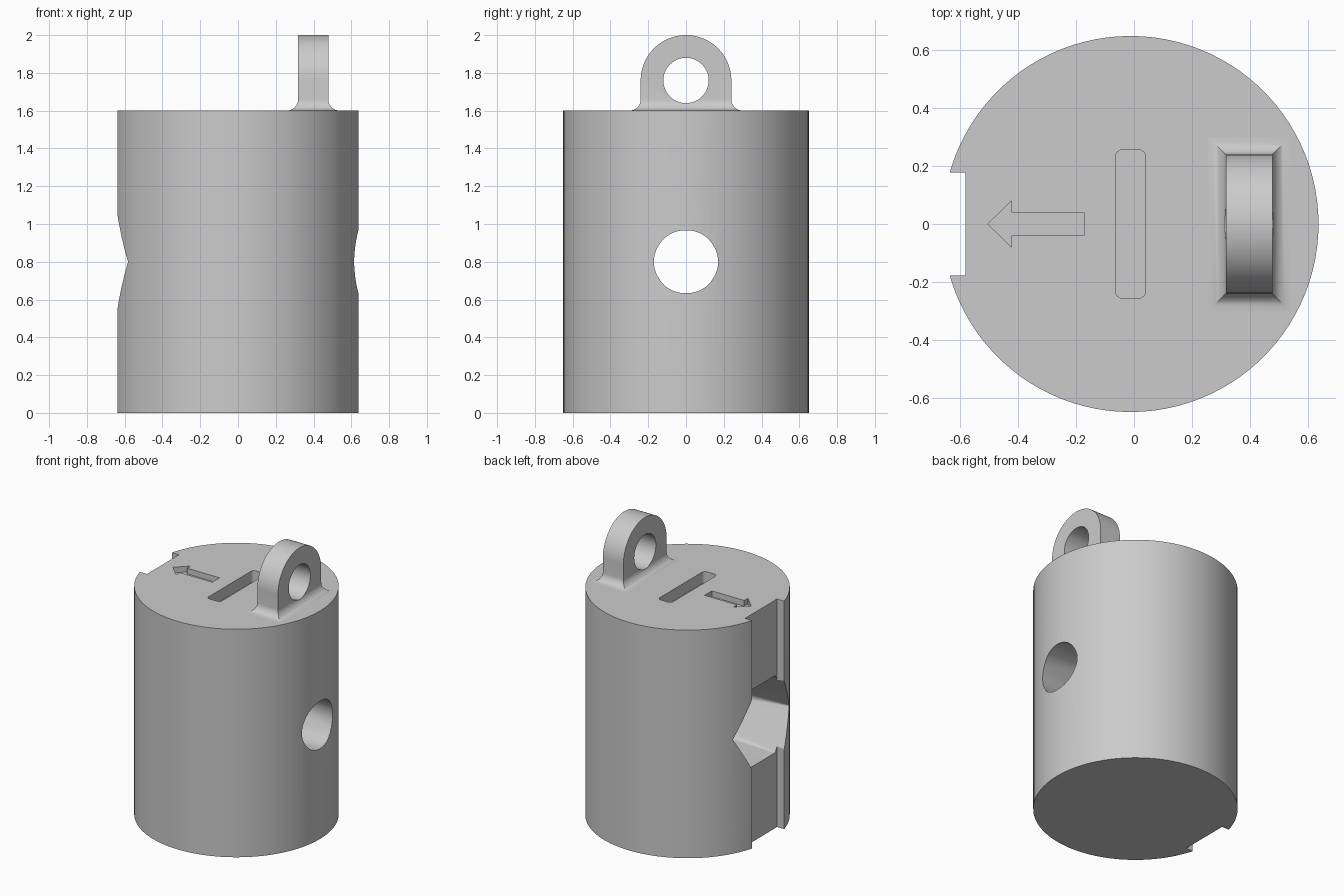
import bpy, bmesh
from math import sin, cos, pi, radians

default = bpy.data.objects.get("Cube")
if default:
    bpy.data.objects.remove(default, do_unlink=True)

grey = bpy.data.materials.new("plain_grey")
grey.use_nodes = True
grey.diffuse_color = (0.6, 0.6, 0.6, 1)
grey.node_tree.nodes["Principled BSDF"].inputs["Base Color"].default_value = (0.6, 0.6, 0.6, 1)

CX, RADIUS, TOP = -0.012, 0.65, 1.6


def finish(name, bm):
    bmesh.ops.recalc_face_normals(bm, faces=bm.faces)
    mesh = bpy.data.meshes.new(name)
    bm.to_mesh(mesh)
    bm.free()
    obj = bpy.data.objects.new(name, mesh)
    bpy.context.collection.objects.link(obj)
    mesh.materials.append(grey)
    return obj


def loft(name, rings):
    """Closed solid through rings of equal point count."""
    bm = bmesh.new()
    loops = [[bm.verts.new(p) for p in ring] for ring in rings]
    for a, b in zip(loops, loops[1:]):
        for i in range(len(a)):
            j = (i + 1) % len(a)
            bm.faces.new((a[i], a[j], b[j], b[i]))
    bm.faces.new(loops[0])
    bm.faces.new(loops[-1])
    return finish(name, bm)


def prism(name, outline, z0, z1):
    return loft(name, [[(x, y, z) for x, y in outline] for z in (z0, z1)])


def circle(n, r):
    return [(r * cos(2 * pi * i / n), r * sin(2 * pi * i / n)) for i in range(n)]


def disc_x(x, n, r, z):
    """Regular polygon standing across the x axis."""
    return [(x, u, z + v) for u, v in circle(n, r)]


def cut(target, cutter):
    cutter.hide_render = True
    bpy.context.view_layer.objects.active = target
    mod = target.modifiers.new("cut", "BOOLEAN")
    mod.operation, mod.solver, mod.object = "DIFFERENCE", "EXACT", cutter
    bpy.ops.object.modifier_apply(modifier=mod.name)
    bpy.data.objects.remove(cutter, do_unlink=True)


def smooth(obj):
    bpy.ops.object.select_all(action="DESELECT")
    obj.select_set(True)
    bpy.context.view_layer.objects.active = obj
    bpy.ops.object.shade_smooth_by_angle(angle=radians(30))


# Cylindrical body
body = prism("body", [(CX + x, y) for x, y in circle(100, RADIUS)], 0, TOP)

# Full-height groove on the right side
cut(body, prism("groove_cutter", [(-0.8, -0.178), (-0.582, -0.178), (-0.582, 0.178), (-0.8, 0.178)], -0.1, 1.7))

# Cross passage blending from a hexagon to a round hole
bm = bmesh.new()
for p in disc_x(-0.68, 6, 0.322, 0.8) + disc_x(0.68, 48, 0.163, 0.8):
    bm.verts.new(p)
bmesh.ops.convex_hull(bm, input=bm.verts)
cut(body, finish("passage_cutter", bm))

# Rounded slot in the top
slot = []
for k, (sx, sy) in enumerate([(1, 1), (-1, 1), (-1, -1), (1, -1)]):
    for i in range(5):
        a = pi / 2 * (k + i / 4)
        slot.append((-0.012 + sx * 0.027 + 0.025 * cos(a), sy * 0.232 + 0.025 * sin(a)))
cut(body, prism("slot_cutter", slot, TOP - 0.08, TOP + 0.1))

# Engraved direction arrow
half = [(-0.172, 0.04), (-0.424, 0.04), (-0.424, 0.08)]
arrow = half + [(-0.505, 0)] + [(x, -y) for x, y in reversed(half)]
cut(body, prism("arrow_cutter", arrow, TOP - 0.04, TOP + 0.1))
smooth(body)

# Hanging lug: flared foot with mitred corners, then a round-topped arch
LX, LZ, HX, HY, FLARE = 0.398, 1.76, 0.08, 0.24, 0.06
steps = []
for i in range(9):
    t = pi / 2 * i / 8
    off = FLARE * (1 - sin(t))
    steps.append((HX + off, HY + off, TOP + FLARE * (1 - cos(t))))
for i in range(25):
    a = pi / 2 * i / 24
    steps.append((HX, max(HY * cos(a), 0.002), LZ + HY * sin(a)))
lug = loft("lug", [[(LX + sx * hx, sy * hy, z) for sx, sy in ((1, 1), (-1, 1), (-1, -1), (1, -1))]
                   for hx, hy, z in steps])
cut(lug, loft("eye_cutter", [disc_x(x, 48, 0.12, LZ) for x in (0.1, 0.7)]))
smooth(lug)
